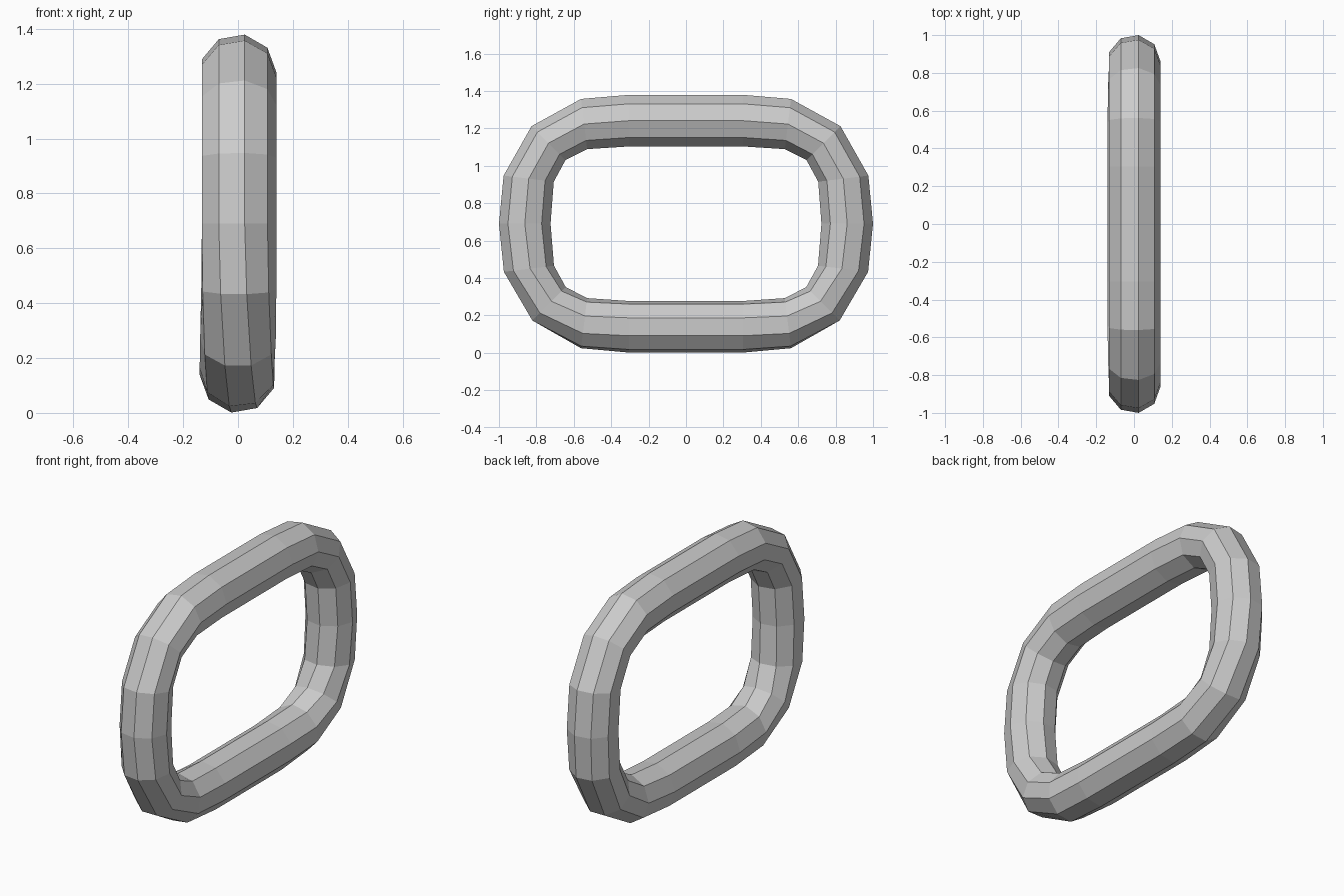
import bpy
import bmesh
from math import sin, cos, radians

if "Cube" in bpy.data.objects:
    bpy.data.objects.remove(bpy.data.objects["Cube"])

SIDES, RADIUS, MID_Z = 9, 0.14, 0.69

# Quarter of the centreline: y, height above middle, outward tilt from vertical, in-plane squash
quarter = [(0.305, 0.551, 0, 1.0), (0.545, 0.533, 7, 0.98), (0.735, 0.431, 45, 0.93),
           (0.841, 0.241, 83, 0.98), (0.862, 0.0, 90, 1.0)]

# Half loop from top to bottom; the section twists by half a side round the lower bend
half = [(y, z, a, s, 10) for y, z, a, s in quarter]
for i, (y, z, a, s) in enumerate(reversed(quarter[:-1]), 1):
    t = i / 4
    half.append((y, -z, 180 - a, s, 10 + 20 * t * t * (3 - 2 * t)))

# Full loop: mirror the half across y = 0
loop = half + [(-y, z, -a, s, tw) for y, z, a, s, tw in reversed(half)]

# Sweep the nine-sided section along the loop
bm = bmesh.new()
rings = []
for y, z, a, s, twist in loop:
    ring = []
    for k in range(SIDES):
        p = radians(twist + 360 * k / SIDES)
        out = RADIUS * s * cos(p)
        ring.append(bm.verts.new((RADIUS * sin(p),
                                  y + out * sin(radians(a)),
                                  MID_Z + z + out * cos(radians(a)))))
    rings.append(ring)
for i, r0 in enumerate(rings):
    r1 = rings[(i + 1) % len(rings)]
    for k in range(SIDES):
        n = (k + 1) % SIDES
        bm.faces.new((r0[k], r0[n], r1[n], r1[k]))
bmesh.ops.recalc_face_normals(bm, faces=bm.faces)

mesh = bpy.data.meshes.new("chain_link")
bm.to_mesh(mesh)
bm.free()
bpy.context.collection.objects.link(bpy.data.objects.new("chain_link", mesh))
